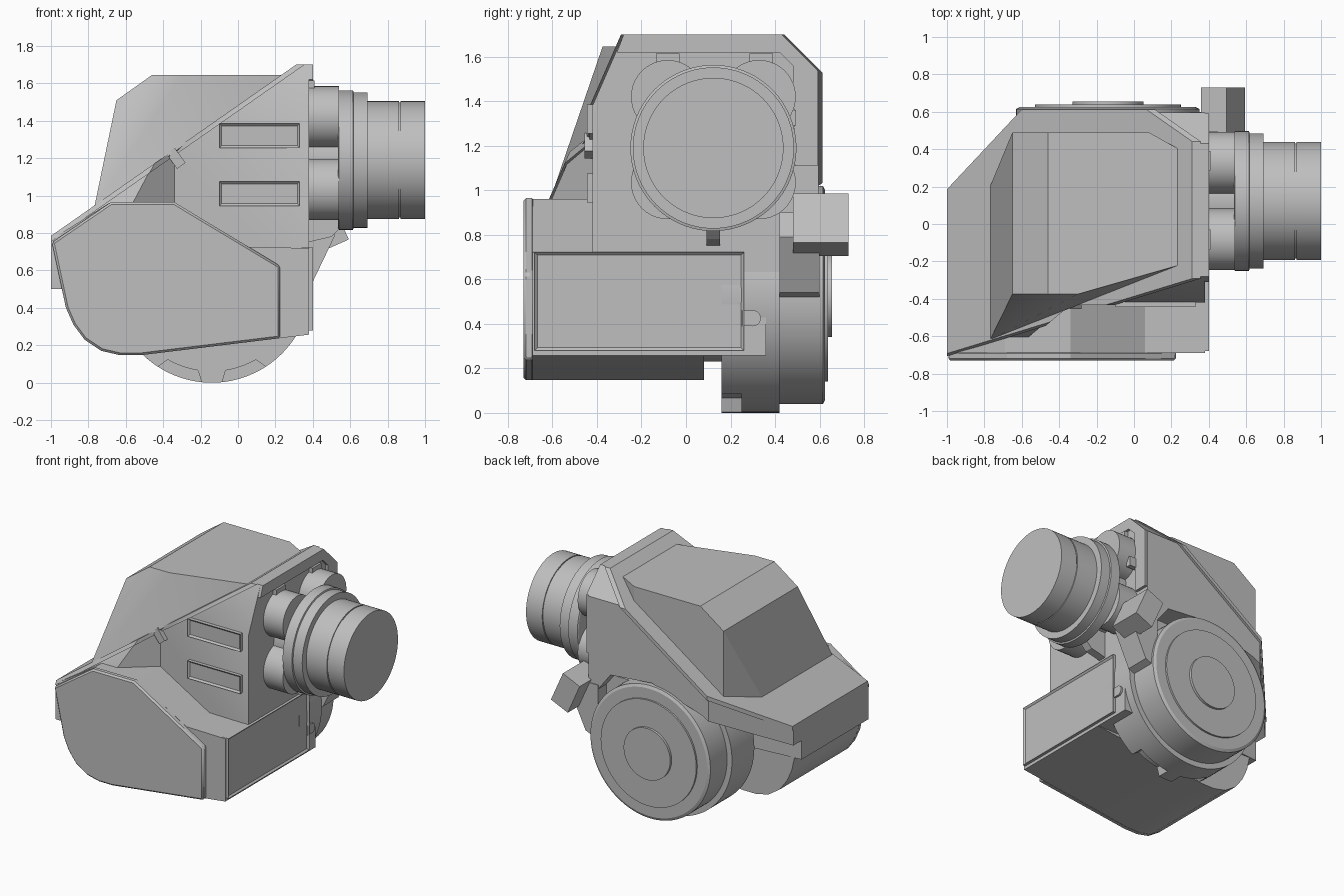
import bpy, bmesh, math
from mathutils import Vector, Matrix

if "Cube" in bpy.data.objects:
    bpy.data.objects.remove(bpy.data.objects["Cube"], do_unlink=True)

grey = bpy.data.materials.new("warm_grey_metal")
grey.use_nodes = True
grey.diffuse_color = (0.52, 0.52, 0.52, 1)
grey.node_tree.nodes["Principled BSDF"].inputs["Base Color"].default_value = (0.52, 0.52, 0.52, 1)
parts = []


def finish(name, bm):
    bmesh.ops.recalc_face_normals(bm, faces=bm.faces)
    mesh = bpy.data.meshes.new(name)
    bm.to_mesh(mesh)
    bm.free()
    mesh.materials.append(grey)
    obj = bpy.data.objects.new(name, mesh)
    bpy.context.collection.objects.link(obj)
    parts.append(obj)
    return obj


def place(axis, t, a, b):
    return {"x": (t, a, b), "y": (a, t, b), "z": (a, b, t)}[axis]


def prism(name, axis, lo, hi, outline, cuts=()):
    """Extrude an outline along an axis, then trim it with (point, normal) planes."""
    bm = bmesh.new()
    rings = [[bm.verts.new(place(axis, t, a, b)) for a, b in outline] for t in (lo, hi)]
    n = len(outline)
    for ring in rings:
        bm.faces.new(ring)
    for i in range(n):
        j = (i + 1) % n
        bm.faces.new((rings[0][i], rings[0][j], rings[1][j], rings[1][i]))
    for point, normal in cuts:
        res = bmesh.ops.bisect_plane(bm, geom=bm.verts[:] + bm.edges[:] + bm.faces[:],
                                     plane_co=point, plane_no=Vector(normal).normalized(),
                                     clear_outer=True)
        edges = [e for e in res["geom_cut"] if isinstance(e, bmesh.types.BMEdge) and e.is_boundary]
        if edges:
            bmesh.ops.edgeloop_fill(bm, edges=edges)
    return finish(name, bm)


def hull(name, points):
    bm = bmesh.new()
    for p in points:
        bm.verts.new(p)
    res = bmesh.ops.convex_hull(bm, input=bm.verts[:])
    loose = [v for v in res["geom_interior"] if isinstance(v, bmesh.types.BMVert)]
    bmesh.ops.delete(bm, geom=loose, context="VERTS")
    bmesh.ops.dissolve_limit(bm, angle_limit=0.02, verts=bm.verts[:], edges=bm.edges[:])
    return finish(name, bm)


def lathe(name, axis, centre, profile, sides=64):
    """Turn (position, radius) steps around an axis through centre."""
    bm = bmesh.new()
    rings = []
    for t, r in profile:
        rings.append([bm.verts.new(place(axis, t, centre[0] + r * math.cos(k * math.tau / sides),
                                         centre[1] + r * math.sin(k * math.tau / sides)))
                      for k in range(sides)])
    for low, high in zip(rings, rings[1:]):
        for k in range(sides):
            j = (k + 1) % sides
            bm.faces.new((low[k], low[j], high[j], high[k]))
    bm.faces.new(rings[0])
    bm.faces.new(rings[-1])
    return finish(name, bm)


def box(name, lo, hi, turn=0.0, recess=None):
    """Box between corners, turned about y, with an optional recessed face."""
    bm = bmesh.new()
    lo, hi = Vector(lo), Vector(hi)
    bmesh.ops.create_cube(bm, size=1)
    bmesh.ops.scale(bm, vec=hi - lo, verts=bm.verts)
    if recess:
        bm.normal_update()
        face = max(bm.faces, key=lambda f: f.normal.dot(Vector(recess)))
        bmesh.ops.inset_region(bm, faces=[face], thickness=0.018, depth=-0.012)
    bmesh.ops.rotate(bm, cent=(0, 0, 0), matrix=Matrix.Rotation(turn, 3, "Y"), verts=bm.verts)
    bmesh.ops.translate(bm, vec=(lo + hi) / 2, verts=bm.verts)
    return finish(name, bm)


# Trimming planes of the upper housing
def slope_cut(drop):
    return ((-1, 0, 0.785 - drop), (-0.915, 0, 1.31))


def side_cuts(grow):
    return [((0, -0.42 - grow, 1.38), (0, -0.32, 0.14)),
            ((0, 0.43 + grow, 1.7), (0, 1, 1))]


# Upper housing with a lip along its sloping top
plan = [(-1, -0.7), (-0.68, -0.7), (-0.34, -0.42), (0.38, -0.42),
        (0.38, 0.595), (-0.6, 0.595), (-1, 0.18)]
front_plan = plan[:4] + [(0.38, 0.2), (-1, 0.08)]
prism("upper_housing", "z", 0.5, 1.7, front_plan, [slope_cut(0.03)] + side_cuts(0))
prism("rear_housing", "y", 0.07, 0.595,
      [(-1, 1.7), (-1, 0.64), (-0.55, 0.9), (-0.14, 1.03), (0.2, 1.0), (0.3, 0.87), (0.38, 0.87), (0.38, 1.7)],
      [slope_cut(0.03), ((-0.6, 0.595, 0), (-0.42, 0.4, 0))] + side_cuts(0))
lip_plan = [(x, y * 1.03) for x, y in plan]
low = slope_cut(0.032)
prism("sloping_lip", "z", 0.5, 1.7, lip_plan,
      [slope_cut(0), (low[0], [-c for c in low[1]])] + side_cuts(0.012))

# Faceted hood on the slope
hull("hood", [(-0.77, -0.62, 0.93), (-0.77, 0.2, 0.93), (-0.65, 0.49, 1.0), (-0.65, -0.375, 1.51),
              (-0.65, 0.49, 1.51), (-0.46, -0.375, 1.645), (-0.46, 0.49, 1.645),
              (-0.3, -0.375, 1.645), (0.24, -0.22, 1.645), (0.24, 0.4, 1.645), (0.08, 0.49, 1.645),
              (-0.34, -0.385, 1.2), (0.08, 0.49, 1.4), (0.24, 0.4, 1.5)])

# Lower pod, its front cover and the block beside the wheel
belly = [(-0.92, 0.4), (-0.88, 0.31), (-0.82, 0.23), (-0.73, 0.17), (-0.63, 0.147), (-0.52, 0.147)]
prism("lower_pod", "y", -0.69, 0.08,
      [(-1, 0.765)] + belly + [(0.38, 0.257), (0.38, 0.72), (0.06, 0.725), (-0.34, 0.96), (-0.69, 0.96)])
cover = prism("front_cover", "y", -0.73, -0.68,
              [(-0.995, 0.75)] + belly + [(0.225, 0.238), (0.225, 0.625), (-0.34, 0.965), (-0.68, 0.965)])
bevel = cover.modifiers.new("edge_bevel", "BEVEL")
bevel.width, bevel.segments, bevel.limit_method = 0.012, 1, "ANGLE"
bevel.angle_limit = math.radians(50)
prism("rear_side_block", "x", 0.1, 0.38,
      [(0, 0.257), (0.36, 0.257), (0.36, 0.55), (0.42, 0.6), (0.5, 0.72), (0.5, 0.95), (0, 0.95)])

# Side panel with its latch
box("side_panel", (0.34, -0.68, 0.28), (0.4, 0.26, 0.722), recess=(1, 0, 0))
box("latch_bar", (0.36, 0.25, 0.39), (0.395, 0.3, 0.46))
lathe("latch_round", "x", (0.3, 0.425), [(0.36, 0.036), (0.395, 0.036)], 24)

# Recessed vents and catch on the front
for label, z in (("upper", 1.255), ("lower", 0.945)):
    box(label + "_vent", (-0.1, -0.445, z), (0.33, -0.4, z + 0.13), recess=(0, -1, 0))
box("front_catch", (-0.36, -0.455, 1.15), (-0.305, -0.4, 1.25), turn=math.radians(-36))

# Wheel on the back
hub = (-0.14, 0.53)


def pocketed(k):
    off = abs((k * 3 - 270 + 180) % 360 - 180)
    r = 0.47 if 8 < off < 33 else 0.53
    a = math.radians(k * 3)
    return hub[0] + r * math.cos(a), hub[1] + r * math.sin(a)


lathe("wheel_axle", "y", hub, [(-0.05, 0.3), (0.2, 0.3)])
prism("wheel_front_ring", "y", 0.16, 0.251, [pocketed(k) for k in range(120)])
lathe("wheel_ring", "y", hub, [(0.25, 0.53), (0.42, 0.53)], 96)
lathe("wheel_rim", "y", hub, [(0.4, 0.49), (0.615, 0.49), (0.625, 0.47), (0.625, 0.395)], 96)
lathe("wheel_face", "y", hub, [(0.6, 0.39), (0.638, 0.39)], 96)
lathe("wheel_cap", "y", hub, [(0.6, 0.19), (0.656, 0.19)])

# Bracket behind the barrel
prism("bracket_arm", "y", 0.42, 0.6, [(0.3, 0.5), (0.4, 0.54), (0.52, 0.79), (0.42, 0.9), (0.3, 0.9)])
box("bracket_block", (0.4, 0.48, 0.725), (0.55, 0.73, 0.965), turn=math.radians(-24))

# Stepped barrel on the side
axis_yz = (0.123, 1.19)
lathe("barrel", "x", axis_yz,
      [(0.36, 0.25), (0.535, 0.25), (0.535, 0.365), (0.54, 0.373), (0.615, 0.373), (0.618, 0.362),
       (0.692, 0.362), (0.692, 0.315), (0.86, 0.315), (0.86, 0.308), (0.868, 0.308),
       (0.868, 0.315), (1.0, 0.315)], 96)
for i in (-1, 1):
    for z in (1.42, 1.035):
        lathe("barrel_boss", "x", (axis_yz[0] + i * 0.205, z), [(0.36, 0.165), (0.54, 0.165)], 40)
prism("barrel_fin", "y", 0.093, 0.153, [(0.37, 0.75), (0.5, 0.78), (0.56, 0.84), (0.5, 0.95), (0.37, 0.95)])
box("barrel_plug", (0.36, 0.46, 1.29), (0.45, 0.495, 1.36))

# Raised border and clips on the barrel side
prism("side_border", "x", 0.36, 0.4,
      [(-0.31, 1.62), (-0.28, 1.7), (0.43, 1.7), (0.59, 1.54), (0.59, 1.11),
       (0.49, 1.11), (0.48, 1.56), (0.42, 1.62)])
for y in (-0.135, 0.285):
    box("border_clip", (0.37, y, 1.565), (0.41, y + 0.105, 1.615))

# Shade curved surfaces smoothly and keep the hard edges
bpy.ops.object.select_all(action="DESELECT")
for obj in parts:
    obj.select_set(True)
bpy.context.view_layer.objects.active = parts[0]
bpy.ops.object.shade_smooth_by_angle(angle=math.radians(25))
